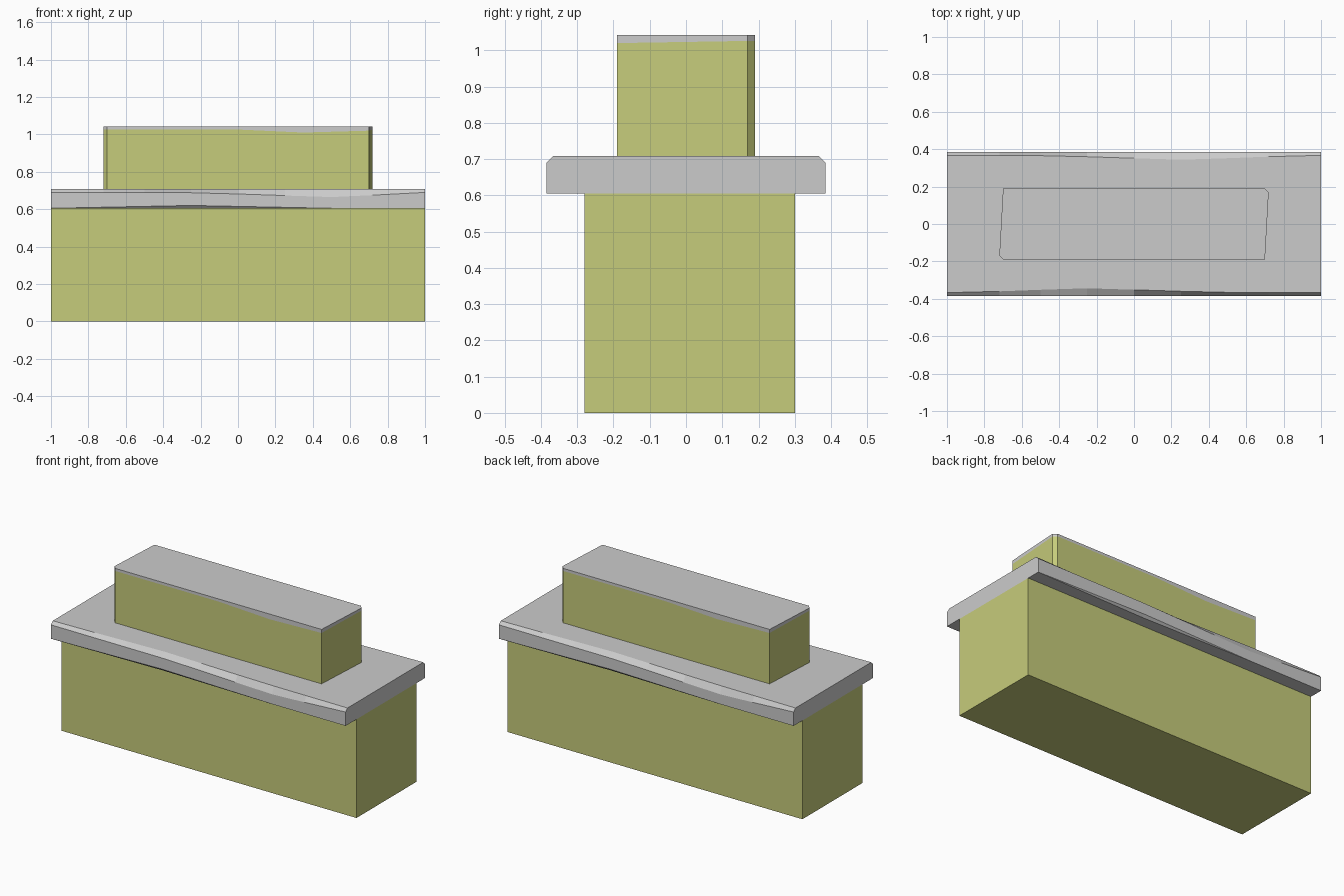
import bpy, bmesh

if "Cube" in bpy.data.objects:
    bpy.data.objects.remove(bpy.data.objects["Cube"])

yellow = bpy.data.materials.new("ochre_yellow")
yellow.diffuse_color = (0.565, 0.604, 0.198, 1)
yellow.use_nodes = True
yellow.node_tree.nodes["Principled BSDF"].inputs["Base Color"].default_value = yellow.diffuse_color


def finish(name, bm, mats=()):
    bmesh.ops.recalc_face_normals(bm, faces=bm.faces)
    me = bpy.data.meshes.new(name)
    for m in mats:
        me.materials.append(m)
    bm.to_mesh(me)
    bm.free()
    ob = bpy.data.objects.new(name, me)
    bpy.context.collection.objects.link(ob)
    return ob


def lerp(keys, x):
    for (x0, v0), (x1, v1) in zip(keys, keys[1:]):
        if x <= x1:
            return v0 + (v1 - v0) * (x - x0) / (x1 - x0)
    return keys[-1][1]


# Lower wall block
bm = bmesh.new()
bmesh.ops.create_cube(bm, size=1)
for v in bm.verts:
    v.co = (v.co.x * 2, 0.01 + v.co.y * 0.58, 0.3025 + v.co.z * 0.605)
finish("lower_wall", bm, [yellow])

# Worn ledge slab: chamfered profile lofted along x, rear edge is the front turned half a circle
INSET = [(-1, .018), (-.72, .025), (-.27, .042), (.42, .02), (1, .018)]
DROP = [(-1, .018), (-.2, .02), (.5, .043), (.66, .036), (1, .018)]
UNDER = [(-1, 0), (-.9, .002), (-.25, .015), (.4, .002), (.5, 0), (1, 0)]
Z0, Z1, Y = 0.605, 0.708, 0.385


def edge(x):
    u = lerp(UNDER, x)
    return [(-Y + u, Z0), (-Y, Z0 + u + .0002), (-Y, Z1 - lerp(DROP, x)), (-Y + lerp(INSET, x), Z1)]


bm = bmesh.new()
rings = []
for x in (-1, -.72, -.5, -.25, 0, .25, .5, .72, 1):
    profile = edge(x) + [(-y, z) for y, z in reversed(edge(-x))]
    rings.append([bm.verts.new((x, y, z)) for y, z in profile])
for a, b in zip(rings, rings[1:]):
    for i in range(8):
        j = (i + 1) % 8
        bm.faces.new((a[i], a[j], b[j], b[i]))
bm.faces.new(rings[0])
bm.faces.new(rings[-1])
finish("ledge_slab", bm)

# Upper block with clipped corners and a wavy grey strip under its top
X, YB, C, TOP = 0.72, 0.19, 0.02, 1.042
STRIP = [(-.72, 1.026), (0, 1.026), (.35, 1.01), (.7, 1.02), (.72, 1.02)]
side = [(-X, -YB + C)] + [(x, -YB) for x in (-X + C, 0, .35, X - C)]
strip = [lerp(STRIP, x) for x, y in side]
plan = side + [(-x, -y) for x, y in side]
heights = strip + strip
bm = bmesh.new()
low = [bm.verts.new((x, y, Z1)) for x, y in plan]
mid = [bm.verts.new((x, y, z)) for (x, y), z in zip(plan, heights)]
top = [bm.verts.new((x, y, TOP)) for x, y in plan]
n = len(plan)
bm.faces.new(low)
bm.faces.new(top).material_index = 1
for i in range(n):
    j = (i + 1) % n
    bm.faces.new((low[i], low[j], mid[j], mid[i]))
    band = bm.faces.new((mid[i], mid[j], top[j], top[i]))
    # end walls stay yellow up to the top
    band.material_index = 0 if abs(plan[i][0] - plan[j][0]) < 1e-6 else 1
finish("upper_wall", bm, [yellow, None])
